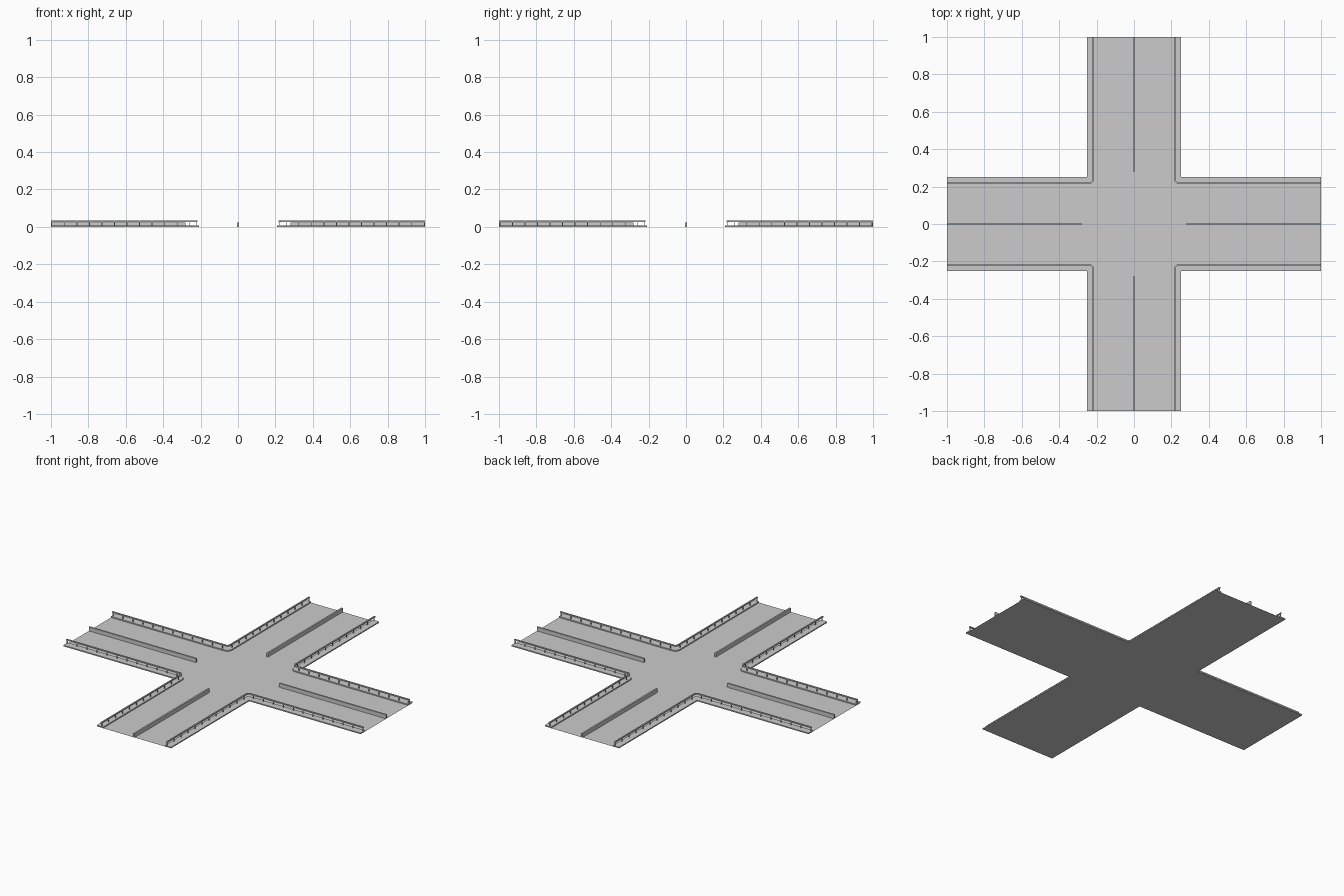
import bpy, bmesh, math
from mathutils import Matrix, Vector

if "Cube" in bpy.data.objects:
    bpy.data.objects.remove(bpy.data.objects["Cube"])

CORNERS = [(1, 1), (-1, 1), (-1, -1), (1, -1)]


def make_object(name, bm):
    bmesh.ops.recalc_face_normals(bm, faces=bm.faces)
    mesh = bpy.data.meshes.new(name)
    bm.to_mesh(mesh)
    bm.free()
    obj = bpy.data.objects.new(name, mesh)
    bpy.context.collection.objects.link(obj)
    return obj


def add_box(bm, lo, hi):
    lo, hi = Vector(lo), Vector(hi)
    size = hi - lo
    mat = Matrix.Translation((lo + hi) / 2) @ Matrix.Diagonal((*size, 1))
    bmesh.ops.create_cube(bm, size=1, matrix=mat)


def corner_path(d, r):
    """L-shaped line at distance d from both road axes, rounded at the corner."""
    pts = [(1, d)]
    for i in range(7):
        a = math.radians(270 - 15 * i)
        pts.append((d + r + r * math.cos(a), d + r + r * math.sin(a)))
    return pts + [(d, 1)]


def add_strip(bm, inner, outer, r, z0, z1):
    """Sweep a rectangular section round the corner between two offsets."""
    a = corner_path(inner, r)
    b = corner_path(outer, max(r - (outer - inner), 0.0005))
    rings = []
    for p, q in zip(a, b):
        rings.append([bm.verts.new(c) for c in
                      ((*p, z0), (*q, z0), (*q, z1), (*p, z1))])
    for s, t in zip(rings, rings[1:]):
        for i in range(4):
            j = (i + 1) % 4
            bm.faces.new((s[i], s[j], t[j], t[i]))
    bm.faces.new(rings[0])
    bm.faces.new(rings[-1])


# Cross-shaped road sheet
bm = bmesh.new()
w = 0.25
outline = [(w, -1), (w, -w), (1, -w), (1, w), (w, w), (w, 1),
           (-w, 1), (-w, w), (-1, w), (-1, -w), (-w, -w), (-w, -1)]
bm.faces.new([bm.verts.new((x, y, 0)) for x, y in outline])
road = make_object("road_surface", bm)
for poly in road.data.polygons:
    if poly.normal.z < 0:
        poly.flip()

# Kerb, handrail and posts in each of the four corners
for n, (sx, sy) in enumerate(CORNERS):
    flip = Matrix.Diagonal((sx, sy, 1, 1))

    kerb = bmesh.new()
    add_strip(kerb, 0.208, 0.25, 0.03, 0.0, 0.007)

    rail = bmesh.new()
    add_strip(rail, 0.216, 0.224, 0.02, 0.026, 0.033)

    posts = bmesh.new()
    for i in range(12):
        t = 0.258 + i * 0.067
        add_box(posts, (t - 0.002, 0.218, 0.006), (t + 0.002, 0.222, 0.027))
        add_box(posts, (0.218, t - 0.002, 0.006), (0.222, t + 0.002, 0.027))

    for name, part in (("kerb", kerb), ("handrail", rail), ("rail_posts", posts)):
        part.transform(flip)
        make_object(f"{name}_{n + 1}", part)

# Central barrier down each arm
for n in range(4):
    bm = bmesh.new()
    add_box(bm, (0.28, -0.005, 0), (1, 0.005, 0.024))
    bm.transform(Matrix.Rotation(n * math.pi / 2, 4, 'Z'))
    make_object(f"median_barrier_{n + 1}", bm)
